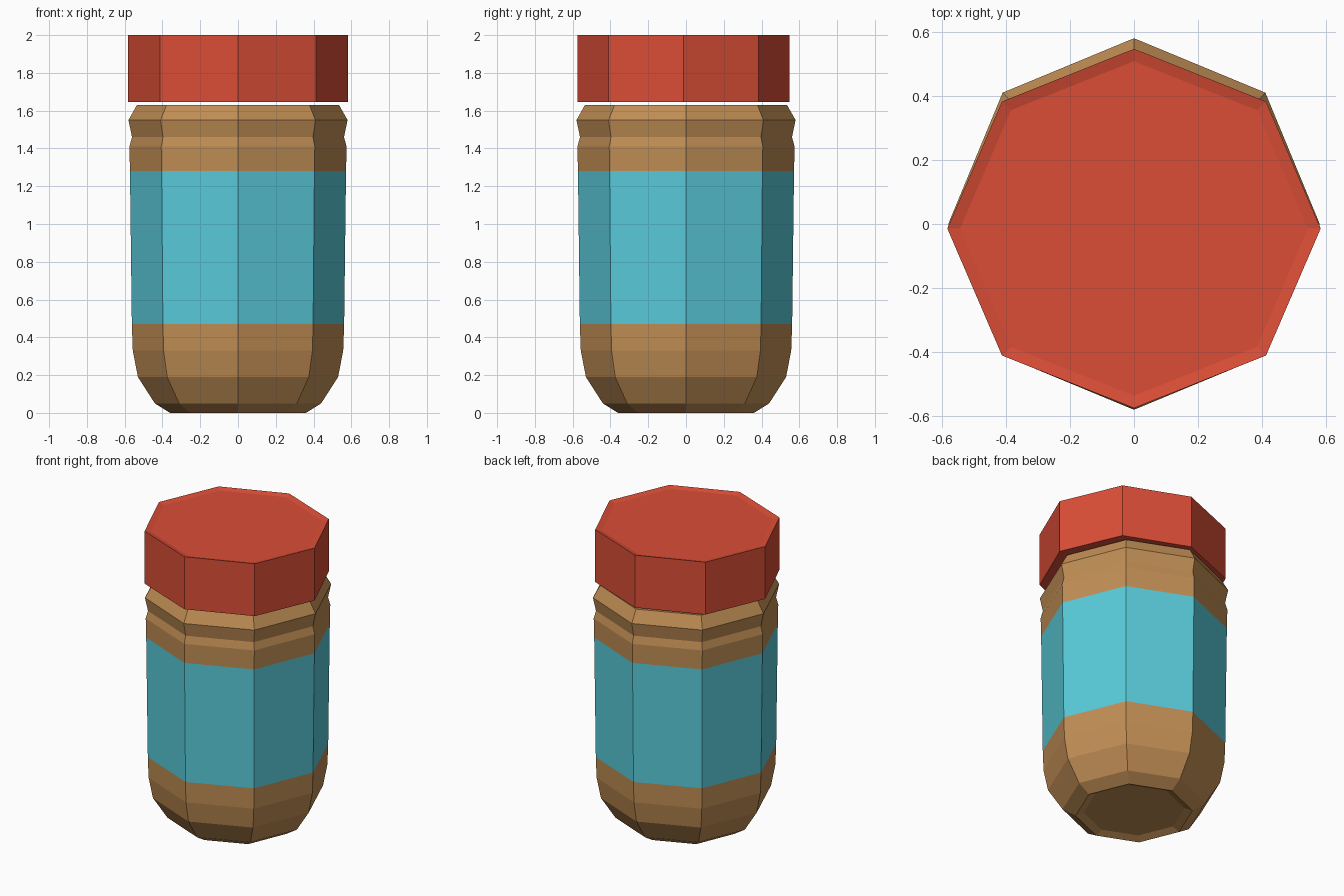
import bpy, bmesh
from math import sin, cos, pi

if "Cube" in bpy.data.objects:
    bpy.data.objects.remove(bpy.data.objects["Cube"])

SIDES = 8


def material(name, rgb):
    m = bpy.data.materials.new(name)
    m.diffuse_color = (*rgb, 1)
    m.use_nodes = True
    m.node_tree.nodes["Principled BSDF"].inputs["Base Color"].default_value = m.diffuse_color
    return m


def lathe(name, profile, mats, slots=None, y_scale=1.0, y_off=0.0):
    """Eight-sided capped body from (radius, z) rings, bottom to top."""
    bm = bmesh.new()
    rings = [[bm.verts.new((r * cos(2 * pi * i / SIDES),
                            r * sin(2 * pi * i / SIDES) * y_scale + y_off, z))
              for i in range(SIDES)] for r, z in profile]
    for k, (a, b) in enumerate(zip(rings, rings[1:])):
        for i in range(SIDES):
            j = (i + 1) % SIDES
            f = bm.faces.new((a[i], a[j], b[j], b[i]))
            f.material_index = slots.get(k, 0) if slots else 0
    bm.faces.new(rings[0][::-1])
    bm.faces.new(rings[-1])
    bmesh.ops.recalc_face_normals(bm, faces=bm.faces)
    me = bpy.data.meshes.new(name)
    bm.to_mesh(me)
    bm.free()
    for m in mats:
        me.materials.append(m)
    ob = bpy.data.objects.new(name, me)
    bpy.context.collection.objects.link(ob)
    return ob


brown = material("jar_brown", (0.53, 0.27, 0.09))
teal = material("label_teal", (0.1, 0.6, 0.7))
red = material("lid_red", (0.7, 0.075, 0.037))

# Jar with a dished base, rounded foot, label band and grooved shoulder
jar = [(0.31, 0.02), (0.36, 0.0), (0.44, 0.05), (0.53, 0.19), (0.557, 0.33),
       (0.562, 0.47), (0.572, 1.28), (0.575, 1.41), (0.561, 1.46),
       (0.58, 1.55), (0.535, 1.63)]
lathe("jar", jar, [brown, teal], slots={5: 1})

# Lid floating just above, slightly squashed in depth, with a shallow dished top
lid = [(0.583, 1.645), (0.583, 2.0), (0.543, 1.99)]
lathe("lid", lid, [red], y_scale=0.962, y_off=-0.014)
